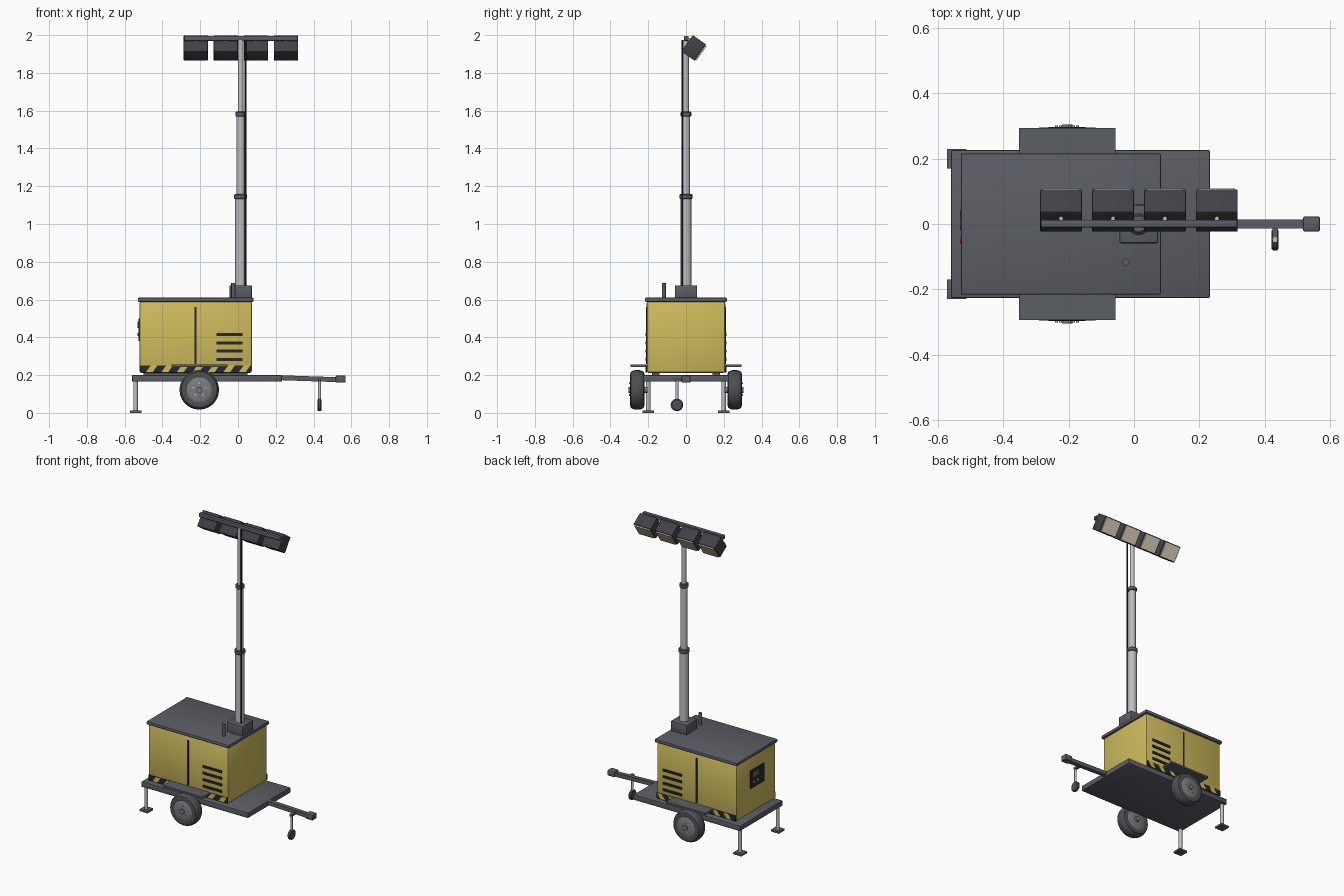
import bpy, bmesh, math
from mathutils import Vector, Matrix

if "Cube" in bpy.data.objects:
    bpy.data.objects.remove(bpy.data.objects["Cube"])


def mat(name, r, g, b):
    m = bpy.data.materials.new(name)
    m.diffuse_color = (r, g, b, 1)
    m.use_nodes = True
    m.node_tree.nodes["Principled BSDF"].inputs["Base Color"].default_value = m.diffuse_color
    return m


YELLOW = mat("yellow paint", 0.62, 0.50, 0.11)
FRAME = mat("slate grey", 0.105, 0.112, 0.13)
DARK = mat("lamp charcoal", 0.055, 0.052, 0.065)
BLACK = mat("black trim", 0.02, 0.02, 0.023)
STEEL = mat("mast steel", 0.52, 0.52, 0.54)
TYRE = mat("tyre grey", 0.075, 0.078, 0.085)
RIM = mat("rim grey", 0.2, 0.205, 0.215)
GLASS = mat("lamp cream", 0.82, 0.72, 0.55)
RED = mat("button red", 0.5, 0.03, 0.03)


def finish(name, bm, material, smooth=False):
    bmesh.ops.recalc_face_normals(bm, faces=bm.faces)
    me = bpy.data.meshes.new(name)
    bm.to_mesh(me)
    bm.free()
    me.materials.append(material)
    ob = bpy.data.objects.new(name, me)
    bpy.context.collection.objects.link(ob)
    if smooth:
        bpy.ops.object.select_all(action='DESELECT')
        ob.select_set(True)
        bpy.context.view_layer.objects.active = ob
        bpy.ops.object.shade_smooth_by_angle(angle=math.radians(40))
    return ob


def box(name, x, y, z, material, bevel=0.0, matrix=None):
    """Box from three (min, max) ranges, optionally bevelled and transformed."""
    bm = bmesh.new()
    bmesh.ops.create_cube(bm, size=1)
    for v in bm.verts:
        v.co = Vector([a[0] + (c + 0.5) * (a[1] - a[0]) for a, c in zip((x, y, z), v.co)])
    if bevel:
        bmesh.ops.bevel(bm, geom=bm.edges[:], offset=bevel, segments=2, profile=0.5,
                        affect='EDGES')
    if matrix:
        bm.transform(matrix)
    return finish(name, bm, material, smooth=bevel > 0)


def lathe(name, centre, axis, profile, material, seg=24):
    """Revolve (radius, height) points round an axis; the ends are closed."""
    bm = bmesh.new()
    rings = [[bm.verts.new((r * math.cos(2 * math.pi * i / seg),
                            r * math.sin(2 * math.pi * i / seg), h))
              for i in range(seg)] for r, h in profile]
    for a, b in zip(rings, rings[1:]):
        for i in range(seg):
            j = (i + 1) % seg
            bm.faces.new((a[i], a[j], b[j], b[i]))
    bm.faces.new(rings[0])
    bm.faces.new(rings[-1])
    q = Vector((0, 0, 1)).rotation_difference(Vector(axis))
    bm.transform(Matrix.Translation(centre) @ q.to_matrix().to_4x4())
    return finish(name, bm, material, smooth=True)


def rod(name, centre, axis, r, h0, h1, material, seg=16):
    return lathe(name, centre, axis, [(r, h0), (r, h1)], material, seg)


Z = (0, 0, 1)

# trailer deck, drawbar and hitch
box("deck", (-0.56, 0.232), (-0.226, 0.226), (0.165, 0.2), FRAME, 0.003)
slope = Matrix.Translation((0.375, 0, 0.181)) @ Matrix.Rotation(math.radians(2), 4, 'Y')
box("drawbar", (-0.16, 0.16), (-0.014, 0.014), (-0.013, 0.013), FRAME, matrix=slope)
box("hitch", (0.517, 0.57), (-0.023, 0.023), (0.16, 0.198), FRAME, 0.006)

# jockey wheel
box("jockey_bracket", (0.424, 0.44), (-0.056, 0), (0.165, 0.18), FRAME)
rod("jockey_post", (0.432, -0.048, 0), Z, 0.008, 0.04, 0.182, STEEL)
lathe("jockey_wheel", (0.432, -0.048, 0.042), (1, 0, 0),
      [(0.027, -0.011), (0.033, -0.006), (0.033, 0.006), (0.027, 0.011)], TYRE)

# generator housing
box("housing", (-0.522, 0.074), (-0.208, 0.208), (0.212, 0.59), YELLOW, 0.012)
box("lid", (-0.53, 0.082), (-0.216, 0.216), (0.588, 0.61), FRAME, 0.005)
rod("exhaust_pipe", (-0.025, -0.117, 0), Z, 0.011, 0.6, 0.688, FRAME)

for s, side in ((-1, "front"), (1, "back")):
    def span(a, b):
        return tuple(sorted((s * a, s * b)))

    # corner stabiliser
    rod(side + "_stabiliser_leg", (-0.542, s * 0.2, 0), Z, 0.012, 0.008, 0.168, STEEL)
    box(side + "_stabiliser_foot", (-0.572, -0.512), span(0.17, 0.23), (0, 0.012), FRAME)
    box(side + "_skid", (-0.5, 0.05), span(0.14, 0.18), (0.198, 0.214), FRAME)

    # louvres and door gap
    for i in range(4):
        z = 0.415 - i * 0.044
        box(f"{side}_louvre_{i}", (-0.115, 0.025), span(0.205, 0.214), (z - 0.008, z + 0.008), BLACK)
    box(side + "_door_gap", (-0.23, -0.219), span(0.205, 0.211), (0.26, 0.56), BLACK)

    # hazard band with slanted stripes
    box(side + "_hazard_band", (-0.518, 0.07), span(0.206, 0.212), (0.215, 0.252), BLACK)
    bm = bmesh.new()
    for i in range(7):
        x = -0.488 + i * 0.082
        pts = [(x, 0.215), (x + 0.036, 0.215), (x + 0.062, 0.252), (x + 0.026, 0.252)]
        f = bm.faces.new([bm.verts.new((min(px, 0.07), s * 0.2125, pz)) for px, pz in pts])
        ext = bmesh.ops.extrude_face_region(bm, geom=[f])["geom"]
        for v in ext:
            if isinstance(v, bmesh.types.BMVert):
                v.co.y += s * 0.001
    finish(side + "_hazard_stripes", bm, YELLOW)

    # road wheel with rim, hub and bolts
    c, ax = (-0.205, s * 0.258, 0.122), (0, s, 0)
    half = [(0.066, 0.034), (0.082, 0.038), (0.095, 0.034), (0.102, 0.022), (0.105, 0.008)]
    lathe(side + "_tyre", c, ax, half + [(r, -h) for r, h in reversed(half)], TYRE, 24)
    lathe(side + "_rim", c, ax, [(0.055, -0.038), (0.067, -0.034), (0.067, 0.034), (0.055, 0.039)],
          RIM, 24)
    rod(side + "_hub", c, ax, 0.016, -0.053, 0.047, RIM)
    for i in range(5):
        a = 2 * math.pi * i / 5 + math.pi / 2
        rod(f"{side}_wheel_bolt_{i}",
            (c[0] + 0.034 * math.cos(a), c[1], c[2] + 0.034 * math.sin(a)), ax,
            0.005, 0.03, 0.043, STEEL, 6)
    box(side + "_fender", (-0.352, -0.056), span(0.212, 0.294), (0.244, 0.256), FRAME)

# control panel on the rear end
box("control_panel", (-0.528, -0.515), (-0.08, 0.065), (0.38, 0.5), BLACK)
box("control_display", (-0.531, -0.527), (-0.015, 0.045), (0.45, 0.485), FRAME)
for i, m in enumerate((RED, STEEL, STEEL)):
    rod(f"control_button_{i}", (-0.527, -0.05 + i * 0.04, 0.415), (-1, 0, 0), 0.009, 0, 0.006, m, 12)

# telescopic mast
MX = 0.014
box("mast_base", (-0.045, 0.074), (-0.059, 0.059), (0.605, 0.675), FRAME, 0.006)
for i, (r, z0, z1) in enumerate(((0.029, 0.67, 1.15), (0.022, 1.14, 1.59), (0.015, 1.58, 1.975))):
    rod(f"mast_section_{i}", (MX, 0, 0), Z, r, z0, z1, STEEL, 24)
for i, (r, z) in enumerate(((0.034, 1.145), (0.028, 1.582))):
    lathe(f"mast_collar_{i}", (MX, 0, z), Z,
          [(r - 0.004, -0.013), (r, -0.009), (r, 0.009), (r - 0.004, 0.013)], FRAME)
rod("mast_cable", (0.039, -0.02, 0), Z, 0.005, 0.67, 1.975, BLACK, 8)

# light bar and four tilted floodlights facing the back
box("light_bar", (-0.285, 0.316), (-0.01, 0.013), (1.97, 1.995), FRAME, 0.003)
for i in range(4):
    lx = MX + 0.001 + (i - 1.5) * 0.159
    m = Matrix.Translation((lx, 0.041, 1.932)) @ Matrix.Rotation(math.radians(-35), 4, 'X')
    box(f"lamp_{i}", (-0.064, 0.064), (-0.043, 0.043), (-0.0525, 0.0525), DARK, 0.003, m)
    box(f"lamp_glass_{i}", (-0.056, 0.056), (0.04, 0.05), (-0.046, 0.046), GLASS, 0, m)
    rod(f"lamp_bolt_{i}", (lx, 0.016, 0), Z, 0.007, 1.955, 1.982, STEEL, 12)
